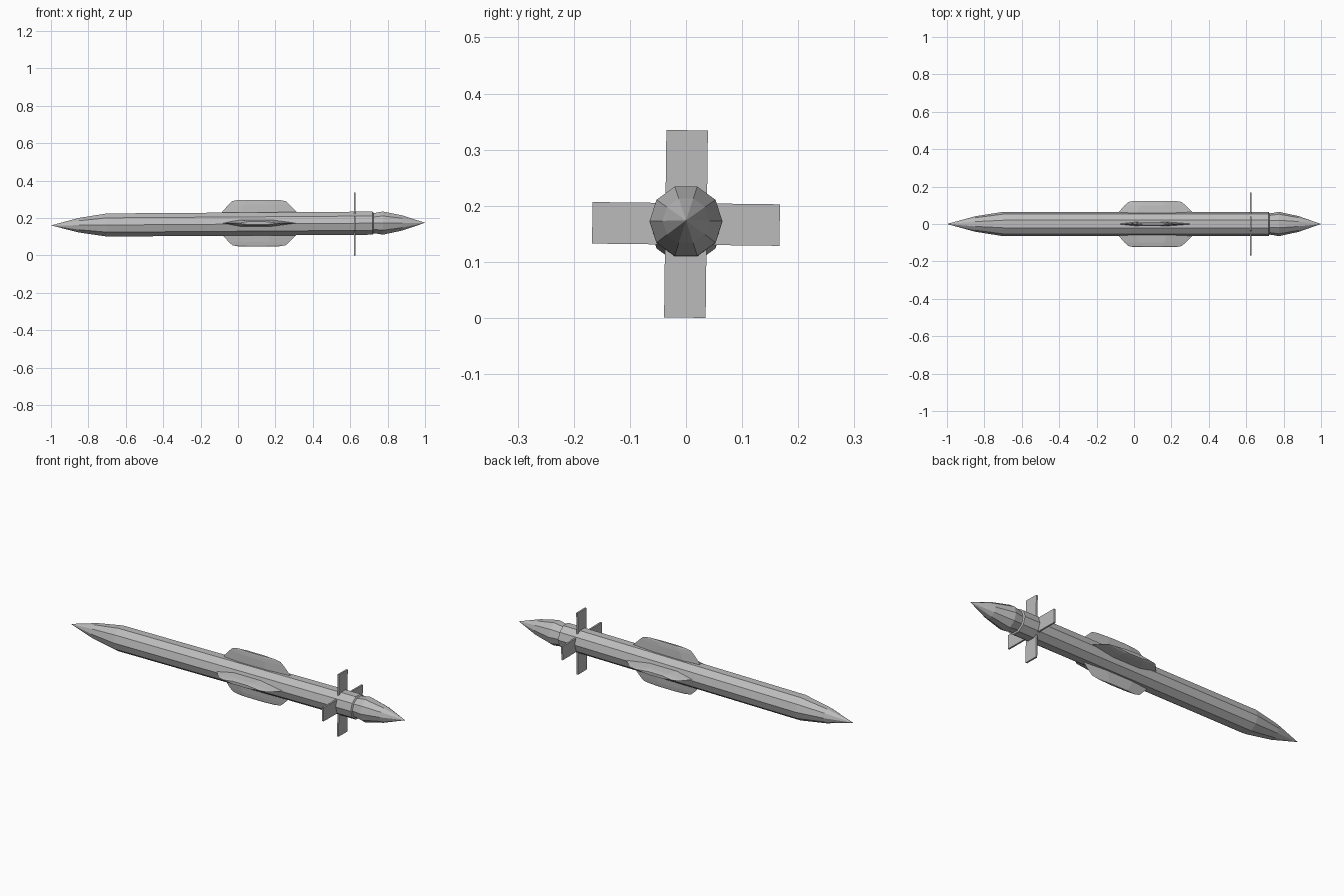
import bpy, bmesh, math
from mathutils import Matrix, Vector

cube = bpy.data.objects.get("Cube")
if cube:
    bpy.data.objects.remove(cube)

grey = bpy.data.materials.new("matte_grey")
grey.use_nodes = True
colour = (0.5, 0.5, 0.5, 1)
grey.diffuse_color = colour
grey.node_tree.nodes["Principled BSDF"].inputs["Base Color"].default_value = colour


def finish(name, bm, matrix):
    bmesh.ops.recalc_face_normals(bm, faces=bm.faces)
    bm.transform(matrix)
    mesh = bpy.data.meshes.new(name)
    bm.to_mesh(mesh)
    bm.free()
    mesh.materials.append(grey)
    obj = bpy.data.objects.new(name, mesh)
    bpy.context.collection.objects.link(obj)
    return obj


def skin(bm, loops):
    # Join successive loops of equal length with quads
    for a, b in zip(loops, loops[1:]):
        n = len(a)
        for i in range(n):
            bm.faces.new((a[i], a[(i + 1) % n], b[(i + 1) % n], b[i]))


def hull(name, profile, matrix, sides=10):
    # Ten-sided body along x, pointed at an end where the radius is zero
    bm = bmesh.new()
    rings = []
    for x, r in profile:
        if r:
            angles = [math.tau * i / sides for i in range(sides)]
            rings.append([bm.verts.new((x, r * math.cos(a), r * math.sin(a))) for a in angles])
    skin(bm, rings)
    for (x, r), ring in ((profile[0], rings[0]), (profile[-1], rings[-1])):
        if r:
            bm.faces.new(ring)
        else:
            tip = bm.verts.new((x, 0, 0))
            for i in range(sides):
                bm.faces.new((ring[i], ring[(i + 1) % sides], tip))
    return finish(name, bm, matrix)


def wing(name, stations, thickness, matrix):
    # Blade growing along +z; every station is (height, rear x, front x, relative thickness)
    bm = bmesh.new()
    loops = []
    for z, x0, x1, t in stations:
        h = thickness * t / 2
        span = x1 - x0
        upper = [(x0 + span * f, h) for f in (0.25, 0.65)]
        outline = [(x0, 0)] + upper + [(x1, 0)] + [(x, -y) for x, y in reversed(upper)]
        loops.append([bm.verts.new((x, y, z)) for x, y in outline])
    skin(bm, loops)
    bm.faces.new(loops[0])
    bm.faces.new(loops[-1])
    return finish(name, bm, matrix)


def plate(name, inner, outer, width, thick, matrix):
    bm = bmesh.new()
    bmesh.ops.create_cube(bm, size=1)
    bm.transform(Matrix.Translation((0, 0, (inner + outer) / 2))
                 @ Matrix.Diagonal((thick, width, outer - inner, 1)))
    return finish(name, bm, matrix)


# Body axis, very slightly nose-up
axis = Matrix.Translation((0, 0, 0.167)) @ Matrix.Rotation(-0.007, 4, 'Y')

# Body with tapered tail, and nose cone behind a narrow neck
hull("body", [(-1, 0), (-0.85, 0.041), (-0.7, 0.065), (0.72, 0.065), (0.725, 0.056)], axis)
hull("nose_cone", [(0.715, 0.056), (0.735, 0.058), (0.775, 0.065),
                   (0.88, 0.042), (1, 0)], axis)

# Four broad wings and four flat steering fins, spaced around the axis
wing_stations = [(0.03, -0.085, 0.315, 1), (0.06, -0.085, 0.315, 1),
                 (0.1, -0.05, 0.275, 0.8), (0.118, -0.03, 0.255, 0.6),
                 (0.124, 0.0, 0.22, 0.45)]
fin_centre = Matrix.Translation((0.625, 0, 0.1676)) @ Matrix.Rotation(math.radians(-0.7), 4, 'X')
wing_centre = Matrix.Translation((0, 0, 0.172))
for i, side in enumerate(("top", "right", "bottom", "left")):
    side_name = ("top", "front", "bottom", "back")[i]
    turn = Matrix.Rotation(i * math.pi / 2, 4, 'X')
    wing(side_name + "_wing", wing_stations, 0.036 if i % 2 else 0.022, wing_centre @ turn)
    plate(side_name + "_steering_fin", 0.04, 0.167, 0.074, 0.009, fin_centre @ turn)
